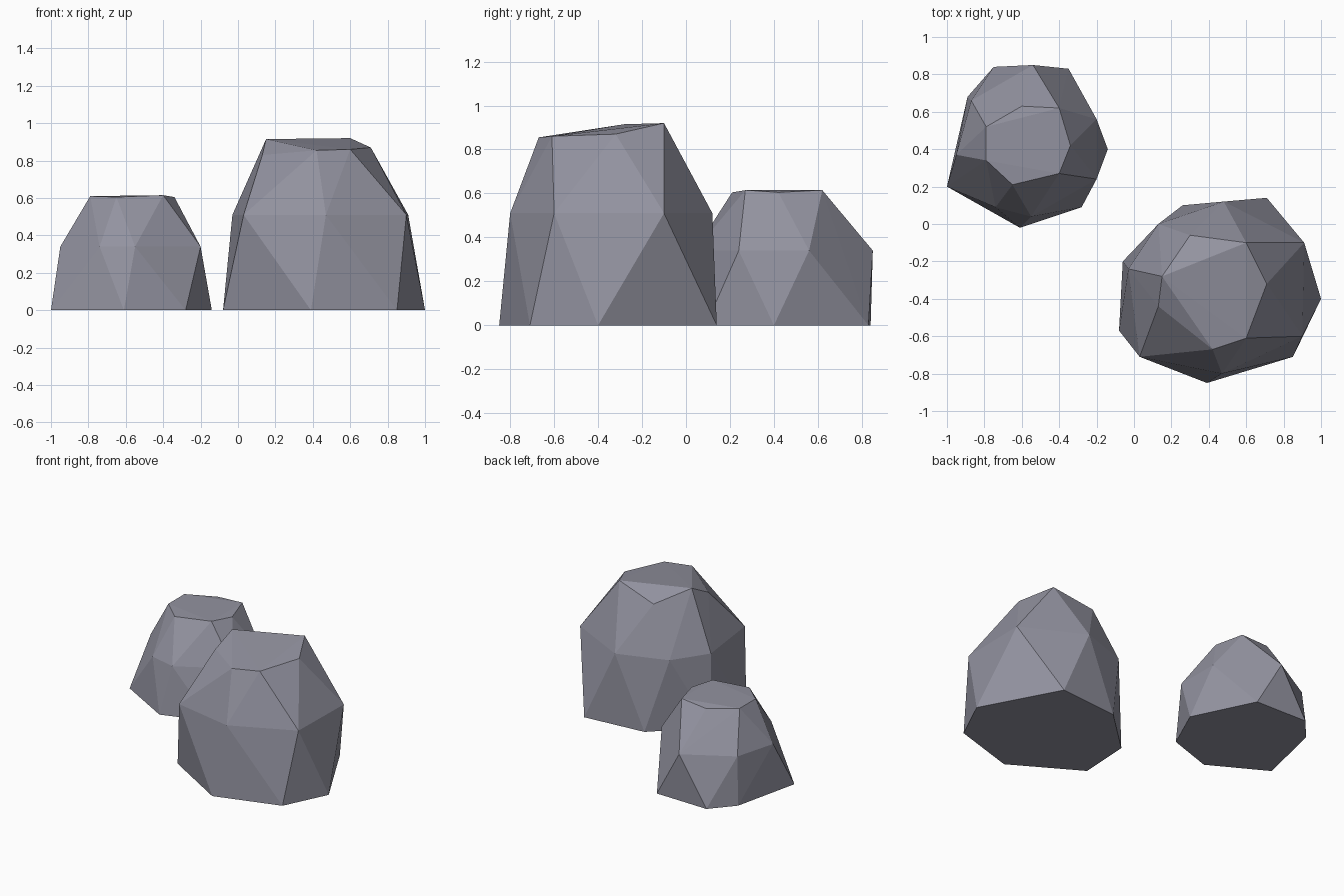
import bpy
import bmesh
import math

default_cube = bpy.data.objects.get("Cube")
if default_cube:
    bpy.data.objects.remove(default_cube, do_unlink=True)


def make_material(name, color):
    material = bpy.data.materials.new(name)
    material.use_nodes = True
    material.diffuse_color = color
    material.node_tree.nodes["Principled BSDF"].inputs["Base Color"].default_value = color
    return material


def make_rock(name, base_ring, shoulder_ring, shoulder_height, crown_ring, material):
    """Wrap a faceted boulder around a flat base, a shoulder and a sloping crown."""
    points = [(x, y, 0) for x, y in base_ring]
    points += [(x, y, shoulder_height) for x, y in shoulder_ring]
    points += crown_ring

    bm = bmesh.new()
    for point in points:
        bm.verts.new(point)
    bmesh.ops.convex_hull(bm, input=list(bm.verts), use_existing_faces=False)

    # Remove loose points and merge the flat underside into one face
    loose = [vert for vert in bm.verts if not vert.link_faces]
    bmesh.ops.delete(bm, geom=loose, context="VERTS")
    bmesh.ops.dissolve_limit(bm, angle_limit=math.radians(0.5),
                             verts=list(bm.verts), edges=list(bm.edges))
    bmesh.ops.recalc_face_normals(bm, faces=list(bm.faces))

    mesh = bpy.data.meshes.new(name)
    bm.to_mesh(mesh)
    bm.free()
    mesh.materials.append(material)
    rock = bpy.data.objects.new(name, mesh)
    bpy.context.scene.collection.objects.link(rock)
    return rock


stone_grey = make_material("stone grey", (0.29, 0.29, 0.35, 1))

# Large boulder at the front
make_rock(
    "large_rock",
    base_ring=[(.39, -.85), (.85, -.71), (1, -.4), (.71, .14),
               (.26, .1), (-.06, -.2), (-.08, -.57)],
    shoulder_ring=[(.03, -.71), (.47, -.8), (.9, -.6), (.91, -.1),
                   (.48, .12), (.13, 0), (-.03, -.24)],
    shoulder_height=.51,
    crown_ring=[(.13, -.44, .83), (.42, -.67, .855), (.6, -.61, .86), (.71, -.32, .87),
                (.6, -.1, .92), (.3, -.06, .845), (.15, -.28, .915)],
    material=stone_grey,
)

# Small boulder behind it
make_rock(
    "small_rock",
    base_ring=[(-.61, -.02), (-.28, .09), (-.14, .4), (-.35, .83),
               (-.75, .84), (-.89, .68), (-1, .2)],
    shoulder_ring=[(-.74, .09), (-.55, .04), (-.2, .24), (-.2, .56),
                   (-.54, .85), (-.87, .66), (-.95, .37)],
    shoulder_height=.34,
    crown_ring=[(-.65, .21, .605), (-.4, .27, .615), (-.34, .42, .605), (-.4, .62, .615),
                (-.6, .63, .6), (-.79, .52, .61), (-.79, .34, .61)],
    material=stone_grey,
)
